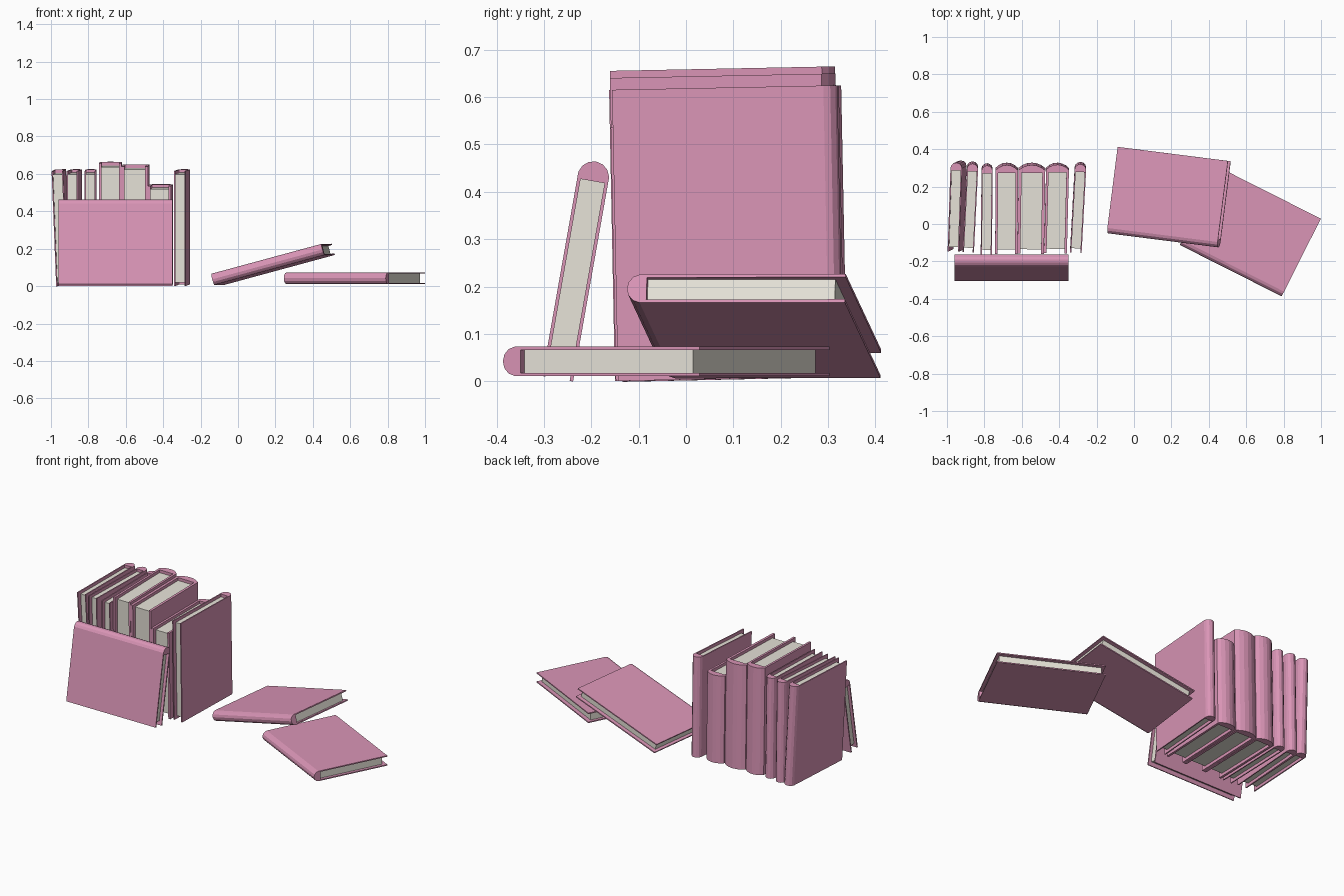
import bpy, bmesh, math
from mathutils import Vector, Matrix

if "Cube" in bpy.data.objects:
    bpy.data.objects.remove(bpy.data.objects["Cube"])


def material(name, rgb):
    m = bpy.data.materials.new(name)
    m.diffuse_color = (*rgb, 1)
    m.use_nodes = True
    m.node_tree.nodes["Principled BSDF"].inputs["Base Color"].default_value = m.diffuse_color
    return m


PINK = material("cover_pink", (0.70, 0.30, 0.47))
CREAM = material("page_cream", (0.80, 0.77, 0.69))


def prism(name, profile, x0, x1, matrix, mat):
    """Extrude a (y, z) profile along local x, then place it."""
    bm = bmesh.new()
    face = bm.faces.new([bm.verts.new((x0, y, z)) for y, z in profile])
    ext = bmesh.ops.extrude_face_region(bm, geom=[face])
    bmesh.ops.translate(bm, vec=(x1 - x0, 0, 0),
                        verts=[v for v in ext["geom"] if isinstance(v, bmesh.types.BMVert)])
    bmesh.ops.recalc_face_normals(bm, faces=bm.faces)
    me = bpy.data.meshes.new(name)
    bm.to_mesh(me)
    bm.free()
    me.materials.append(mat)
    ob = bpy.data.objects.new(name, me)
    ob.matrix_world = matrix
    bpy.context.collection.objects.link(ob)


def book(name, height, width, thick, origin, along, fore):
    """origin: middle of the spine at one end; along: spine direction; fore: spine to page edge."""
    x = Vector(along).normalized()
    f = Vector(fore)
    y = (f - x * f.dot(x)).normalized()
    m = Matrix((x, y, x.cross(y))).transposed().to_4x4()
    m.translation = Vector(origin)
    h, c, inner, bulge = thick / 2, thick * 0.11, 0.042, 0.028

    # Cover: C-shaped profile with a rounded spine
    r = (bulge ** 2 + h ** 2) / (2 * bulge)
    a = math.atan2(h, r - bulge)
    arc = [(r - r * math.cos(a * t / 3), r * math.sin(a * t / 3)) for t in range(-3, 4)]
    cover = [(width, -h)] + arc + [(width, h), (width, h - c), (inner, h - c),
                                   (inner, c - h), (width, c - h)]
    prism(name + "_cover", cover, 0, height, m, PINK)

    # Page block, set back from the cover edges
    p = h - c
    w = width - 0.024
    prism(name + "_pages", [(inner, -p), (w, -p), (w, p), (inner, p)],
          0.018, height - 0.018, m, CREAM)


# Standing row, spines to the back: x, height, thickness, sideways lean, yaw, back y
row = [
    (-0.925, 0.615, 0.062, -0.040, -0.035, 0.340),
    (-0.862, 0.615, 0.060, 0.000, -0.050, 0.335),
    (-0.785, 0.615, 0.060, 0.000, -0.010, 0.325),
    (-0.680, 0.655, 0.120, 0.000, -0.005, 0.328),
    (-0.545, 0.640, 0.142, 0.000, -0.015, 0.328),
    (-0.408, 0.535, 0.122, 0.000, -0.025, 0.328),
    (-0.285, 0.615, 0.062, 0.000, -0.055, 0.332),
]
for i, (x, height, thick, lean, yaw, back) in enumerate(row):
    book(f"standing_book_{i + 1}", height, 0.475, thick, (x, back, 0.010),
         (lean, -0.020, 1), (yaw, -1, 0))

# Book leaning against the front of the row, spine up
book("leaning_book", 0.61, 0.466, 0.066, (-0.96, -0.190, 0.464),
     (1, 0, 0), (0, -0.174, -0.985))

# Book lying flat
book("flat_book", 0.61, 0.465, 0.062, (0.245, -0.112, 0.042),
     (0.545, -0.275, 0), (0.45, 0.89, 0))

# Book resting on the flat one
book("sloping_book", 0.615, 0.465, 0.062, (-0.138, -0.05, 0.036),
     (0.59, -0.075, 0.160), (0.12, 0.993, 0))
